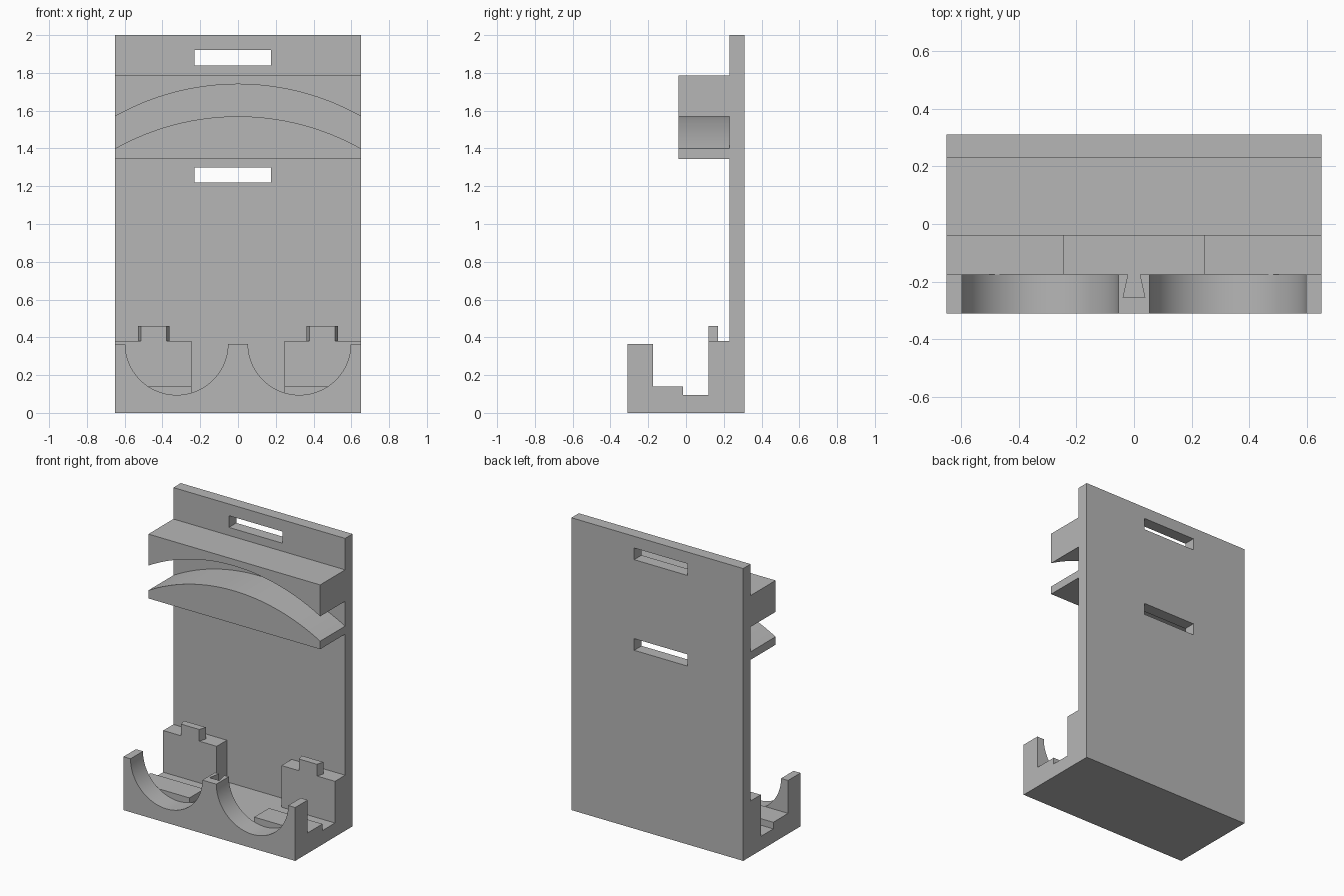
import bpy, bmesh, math
from mathutils import Vector

if "Cube" in bpy.data.objects:
    bpy.data.objects.remove(bpy.data.objects["Cube"], do_unlink=True)

grey = bpy.data.materials.new("plain grey")
grey.use_nodes = True
grey.diffuse_color = (0.47, 0.47, 0.47, 1)
grey.node_tree.nodes["Principled BSDF"].inputs["Base Color"].default_value = grey.diffuse_color

HALF = 0.65           # half width of the holder
BACK, PLATE = 0.31, 0.23   # rear and front of the back plate
WALL = -0.175         # rear of the front wall


def extrude(name, outline, start, end, axis):
    """Extrude a closed 2D outline along y (x, z points) or z (x, y points)."""
    def place(p, d):
        return (p[0], d, p[1]) if axis == "y" else (p[0], p[1], d)
    bm = bmesh.new()
    face = bm.faces.new([bm.verts.new(place(p, start)) for p in outline])
    new = bmesh.ops.extrude_face_region(bm, geom=[face])["geom"]
    move = Vector(place((0, 0), end - start))
    bmesh.ops.translate(bm, vec=move, verts=[v for v in new if isinstance(v, bmesh.types.BMVert)])
    bmesh.ops.recalc_face_normals(bm, faces=bm.faces)
    mesh = bpy.data.meshes.new(name)
    bm.to_mesh(mesh)
    bm.free()
    mesh.materials.append(grey)
    obj = bpy.data.objects.new(name, mesh)
    bpy.context.collection.objects.link(obj)
    return obj


def box(name, x0, x1, y0, y1, z0, z1):
    return extrude(name, [(x0, z0), (x1, z0), (x1, z1), (x0, z1)], y0, y1, "y")


def cut(obj, cutter):
    mod = obj.modifiers.new("cut", "BOOLEAN")
    mod.operation, mod.solver, mod.object = "DIFFERENCE", "EXACT", cutter
    cutter.hide_render = True
    bpy.context.view_layer.objects.active = obj
    bpy.ops.object.modifier_apply(modifier=mod.name)
    bpy.data.objects.remove(cutter, do_unlink=True)


def smooth(obj):
    bpy.ops.object.select_all(action="DESELECT")
    obj.select_set(True)
    bpy.context.view_layer.objects.active = obj
    bpy.ops.object.shade_smooth_by_angle(angle=math.radians(30))


def shallow_arc(apex, rise=0.17, steps=40):
    """Circular arc over the full width, from left edge to right edge."""
    r = (HALF ** 2 + rise ** 2) / (2 * rise)
    xs = [-HALF + 2 * HALF * i / steps for i in range(steps + 1)]
    return [(x, apex - r + math.sqrt(r * r - x * x)) for x in xs]


# Back plate with two strap slots
plate = box("back_plate", -HALF, HALF, PLATE, BACK, 0, 2)
for z in (1.22, 1.84):
    cut(plate, box("slot_cutter", -0.23, 0.175, PLATE - 0.1, BACK + 0.1, z, z + 0.08))

# Upper bracket: two bars with a curved gap between them
smooth(extrude("upper_bar", shallow_arc(1.74) + [(HALF, 1.785), (-HALF, 1.785)], -0.04, PLATE, "y"))
smooth(extrude("lower_bar", shallow_arc(1.57) + [(HALF, 1.345), (-HALF, 1.345)], -0.04, PLATE, "y"))

# Tray floor
box("tray_floor", -HALF, HALF, WALL, PLATE, 0, 0.095)

# Front wall with two half-round cradles
outline = [(-HALF, 0), (-HALF, 0.365)]
for cx in (-0.325, 0.325):
    for i in range(41):
        a = math.pi * (1 + i / 40)
        outline.append((cx + 0.272 * math.cos(a), 0.365 + 0.27 * math.sin(a)))
outline += [(HALF, 0.365), (HALF, 0)]
wall = extrude("front_wall", outline, -0.31, WALL, "y")

# Dovetail notch in the middle post
notch = [(-0.0375, -0.255), (0.0375, -0.255), (0.018, WALL + 0.01), (-0.018, WALL + 0.01)]
cut(wall, extrude("notch_cutter", notch, 0.095, 0.5, "z"))
smooth(wall)

# Steps, rear blocks and dovetail tabs on both sides
for side, s in (("right", -1), ("left", 1)):
    x0, x1 = sorted((0.245 * s, HALF * s))
    box(side + "_step", x0, x1, WALL, -0.015, 0.095, 0.14)
    box(side + "_rear_block", x0, x1, 0.12, PLATE, 0.095, 0.38)
    c = 0.446 * s
    tab = [(c - 0.068, 0.12), (c + 0.068, 0.12), (c + 0.083, 0.17), (c - 0.083, 0.17)]
    extrude(side + "_tab", tab, 0.38, 0.46, "z")
